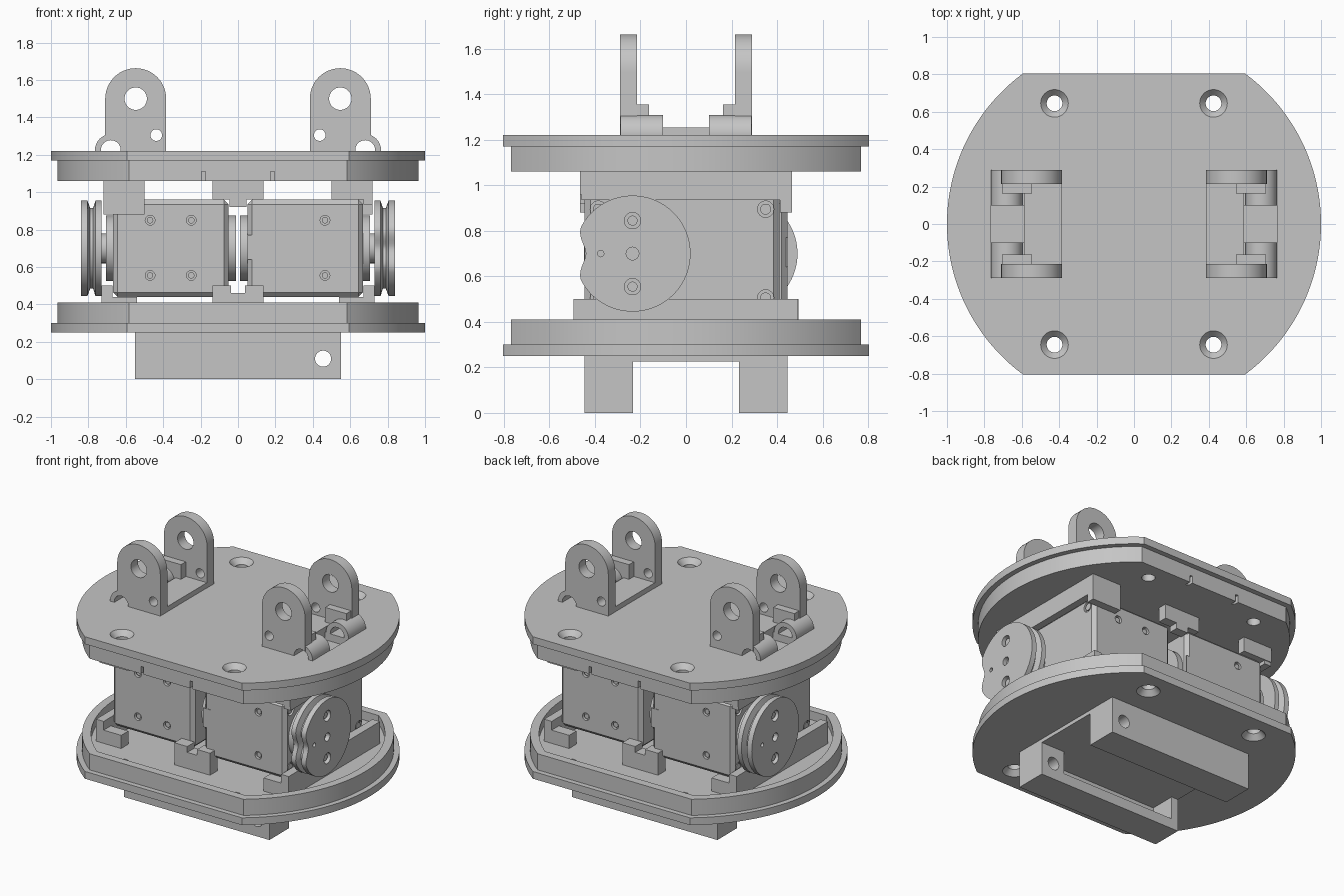
import bpy, bmesh
from math import sin, cos, pi, asin, radians

if "Cube" in bpy.data.objects:
    bpy.data.objects.remove(bpy.data.objects["Cube"], do_unlink=True)

grey = bpy.data.materials.new("light_grey")
grey.use_nodes = True
grey.diffuse_color = (0.56, 0.56, 0.56, 1)
grey.node_tree.nodes["Principled BSDF"].inputs["Base Color"].default_value = grey.diffuse_color
parts = []


def loft(name, axis, rings, s=1):
    """Closed solid through rings (t, points) along an axis; s=-1 turns it half round z."""
    put = {"x": lambda t, u, v: (t * s, u * s, v),
           "y": lambda t, u, v: (u * s, t * s, v),
           "z": lambda t, u, v: (u * s, v * s, t)}[axis]
    bm = bmesh.new()
    loops = [[bm.verts.new(put(t, u, v)) for u, v in pts] for t, pts in rings]
    n = len(loops[0])
    for a, b in zip(loops, loops[1:]):
        for i in range(n):
            j = (i + 1) % n
            bm.faces.new((a[i], a[j], b[j], b[i]))
    bm.faces.new(loops[0])
    bm.faces.new(loops[-1])
    bmesh.ops.recalc_face_normals(bm, faces=bm.faces)
    me = bpy.data.meshes.new(name)
    bm.to_mesh(me)
    bm.free()
    me.materials.append(grey)
    ob = bpy.data.objects.new(name, me)
    bpy.context.collection.objects.link(ob)
    parts.append(ob)
    return ob


def prism(name, axis, pts, lo, hi, s=1):
    return loft(name, axis, [(lo, pts), (hi, pts)], s)


def box(name, xs, ys, zs, s=1):
    (a, b), (c, d) = xs, ys
    return prism(name, "z", [(a, c), (b, c), (b, d), (a, d)], *zs, s)


def circle(u, v, r, n=48, dent=0):
    pts = []
    for i in range(n):
        a = 2 * pi * i / n
        off = abs(a - pi)
        k = r - (dent * cos(pi * off) ** 2 if off < 0.5 else 0)
        pts.append((u + k * cos(a), v + k * sin(a)))
    return pts


def turned(name, axis, u, v, steps, s=1, n=48, dent=0):
    return loft(name, axis, [(t, circle(u, v, r, n, dent)) for t, r in steps], s)


def rod(name, axis, u, v, r, lo, hi, s=1, n=32):
    return turned(name, axis, u, v, [(lo, r), (hi, r)], s, n)


def apply(ob, mod):
    bpy.context.view_layer.objects.active = ob
    bpy.ops.object.modifier_apply(modifier=mod.name)


def cut(ob, *cutters):
    for c in cutters:
        mod = ob.modifiers.new("cut", "BOOLEAN")
        mod.operation, mod.solver, mod.object = "DIFFERENCE", "EXACT", c
        apply(ob, mod)
        parts.remove(c)
        bpy.data.objects.remove(c, do_unlink=True)


def outline(r, h, n=40):
    """Circle with its front and back sliced flat."""
    top = asin(h / r)
    right = [(r * cos(a), r * sin(a)) for a in (-top + 2 * top * i / n for i in range(n + 1))]
    return right + [(-x, -y) for x, y in right]


# Flat-sided plate with an inset rim and countersunk screw holes
def plate(name, outer, inner, rim_end):
    disc = prism(name, "z", outline(1, 0.805), outer, inner)
    rim = prism(name + "_rim", "z", outline(0.965, 0.77), inner, rim_end)
    d = 1 if outer > inner else -1
    steps = [(outer + d * 0.01, 0.083), (outer - d * 0.035, 0.042), (rim_end - d * 0.02, 0.042)]
    for x in (-0.425, 0.425):
        for y in (-0.645, 0.645):
            for ob in (disc, rim):
                cut(ob, turned("hole", "z", x, y, steps, n=32))
    return disc, rim


bottom_disc, bottom_rim = plate("bottom_plate", 0.25, 0.30, 0.41)
cut(bottom_rim, prism("hollow", "z", outline(0.91, 0.715), 0.35, 0.50))
top_disc, top_rim = plate("top_plate", 1.22, 1.17, 1.06)
for x in (-0.185, 0.185):
    for y in (-0.78, 0.78):
        cut(top_rim, box("slot", (x - 0.01, x + 0.01), (y - 0.05, y + 0.05), (1.0, 1.11)))

# Legs under the bottom plate, the front one pocketed, with a thin pad between
for side, y in (("front", -0.34), ("back", 0.34)):
    leg = box(side + "_leg", (-0.55, 0.55), (y - 0.107, y + 0.107), (0, 0.25))
    cut(leg, rod("hole", "y", 0.455, 0.11, 0.043, y - 0.2, y + 0.2))
    if side == "front":
        cut(leg, box("pocket", (-0.50, 0.37), (-0.41, -0.20), (0.07, 0.225)))
box("pad", (-0.55, 0.55), (-0.235, 0.235), (0.225, 0.25))

for s, side in ((1, "left"), (-1, "right")):
    # Motor body with chamfered edges and screw recesses
    body = box(side + "_motor", (0.05, 0.668), (-0.445, 0.41), (0.44, 0.96), s)
    bevel = body.modifiers.new("bevel", "BEVEL")
    bevel.width, bevel.segments = 0.025, 1
    apply(body, bevel)
    for z in (0.555, 0.85):
        for x, y, inward in ((0.47, 0.41, -1), (0.25, 0.41, -1), (0.465, -0.445, 1)):
            cut(body, rod("recess", "y", x, z, 0.026, y - 0.02, y + 0.02, s, 20))
            rod(side + "_motor_screw", "y", x, z, 0.017, y + inward * 0.008, y + inward * 0.021, s, 20)
    for z in (0.505, 0.895):
        for y in (-0.385, 0.35):
            cut(body, rod("recess", "x", y, z, 0.036, 0.65, 0.69, s, 24))
            rod(side + "_motor_end_screw", "x", y, z, 0.024, 0.648, 0.664, s, 20)
    box(side + "_motor_cable_cover", (0.05, 0.105), (-0.448, -0.44), (0.64, 0.77), s)

    # Shaft bosses and grooved pulley; the left pulley has a dent in its edge
    cy, cz = -0.235, 0.70
    rod(side + "_inner_boss", "x", cy, cz, 0.175, 0.012, 0.055, s, 48)
    rod(side + "_outer_boss", "x", cy, cz, 0.175, 0.66, 0.705, s, 48)
    rod(side + "_shaft", "x", cy, cz, 0.08, 0.70, 0.74, s)
    steps = [(0.73, 0.255), (0.762, 0.255), (0.775, 0.215), (0.79, 0.215), (0.805, 0.255), (0.84, 0.255)]
    pulley = turned(side + "_pulley", "x", cy, cz, steps, s, 96, 0.05 if s == 1 else 0)
    for y, z, r in ((cy, 0.845, 0.036), (cy, 0.555, 0.036), (cy, cz, 0.028), (-0.375, cz, 0.014)):
        cut(pulley, rod("recess", "x", y, z, r, 0.81, 0.86, s, 24))
    for z in (0.555, 0.845):
        rod(side + "_pulley_screw", "x", cy, z, 0.022, 0.80, 0.825, s, 20)

    # Motor holders on both plates: an end wall with tabs round the corners
    box(side + "_upper_wall", (0.67, 0.72), (-0.46, 0.465), (0.935, 1.07), s)
    box(side + "_upper_tab", (0.50, 0.72), (0.412, 0.465), (0.88, 1.07), s)
    box(side + "_upper_short_tab", (0.50, 0.72), (-0.465, -0.41), (0.96, 1.07), s)
    box(side + "_lower_wall", (0.672, 0.73), (-0.495, 0.49), (0.34, 0.50), s)
    for end, ys in (("back", (0.412, 0.49)), ("front", (-0.495, -0.41))):
        box(f"{side}_lower_{end}_tab", (0.54, 0.73), ys, (0.34, 0.44), s)

    # Middle blocks, front and back: notched below, tongued above
    block = box(side + "_lower_middle_block", (-0.135, 0.135), (-0.495, -0.415), (0.34, 0.50), s)
    cut(block, box("notch", (-0.037, 0.037), (-0.6, -0.3), (0.46, 0.60), s))
    box(side + "_upper_middle_block", (-0.135, 0.135), (-0.465, -0.40), (0.96, 1.07), s)
    box(side + "_upper_middle_tongue", (-0.045, 0.045), (-0.465, -0.40), (0.92, 0.97), s)

    # Clevis: two round-topped ears, hinge tubes, steps and a base
    def bore():
        return rod("bore", "y", 0.68, 1.225, 0.053, -0.5, 0.5, s)

    cut(top_disc, box("pocket", (0.587, 0.765), (-0.10, 0.10), (1.10, 1.30), s))
    ex, er = 0.547, 0.163
    arch = [(ex + er * cos(pi * i / 24), 1.5 + er * sin(pi * i / 24)) for i in range(25)]
    arch += [(ex - er, 1.18), (ex + er, 1.18)]
    for f, end in ((1, "back"), (-1, "front")):
        ear = prism(f"{side}_{end}_ear", "y", arch, f * 0.215, f * 0.29, s)
        cut(ear, rod("hole", "y", ex, 1.5, 0.06, -0.5, 0.5, s),
            rod("hole", "y", 0.437, 1.305, 0.031, -0.5, 0.5, s), bore())
        tube = rod(f"{side}_{end}_tube", "y", 0.68, 1.225, 0.085, f * 0.10, f * 0.288, s)
        cut(tube, bore())
        step = box(f"{side}_{end}_step", (0.545, 0.705), sorted((f * 0.163, f * 0.217)), (1.2, 1.355), s)
        cut(step, bore())
    box(side + "_clevis_base", (0.385, 0.587), (-0.217, 0.217), (1.2, 1.255), s)

# Smooth the round surfaces and keep every edge crisp
bpy.ops.object.select_all(action="DESELECT")
for ob in parts:
    ob.select_set(True)
bpy.context.view_layer.objects.active = parts[0]
bpy.ops.object.shade_smooth_by_angle(angle=radians(25))
